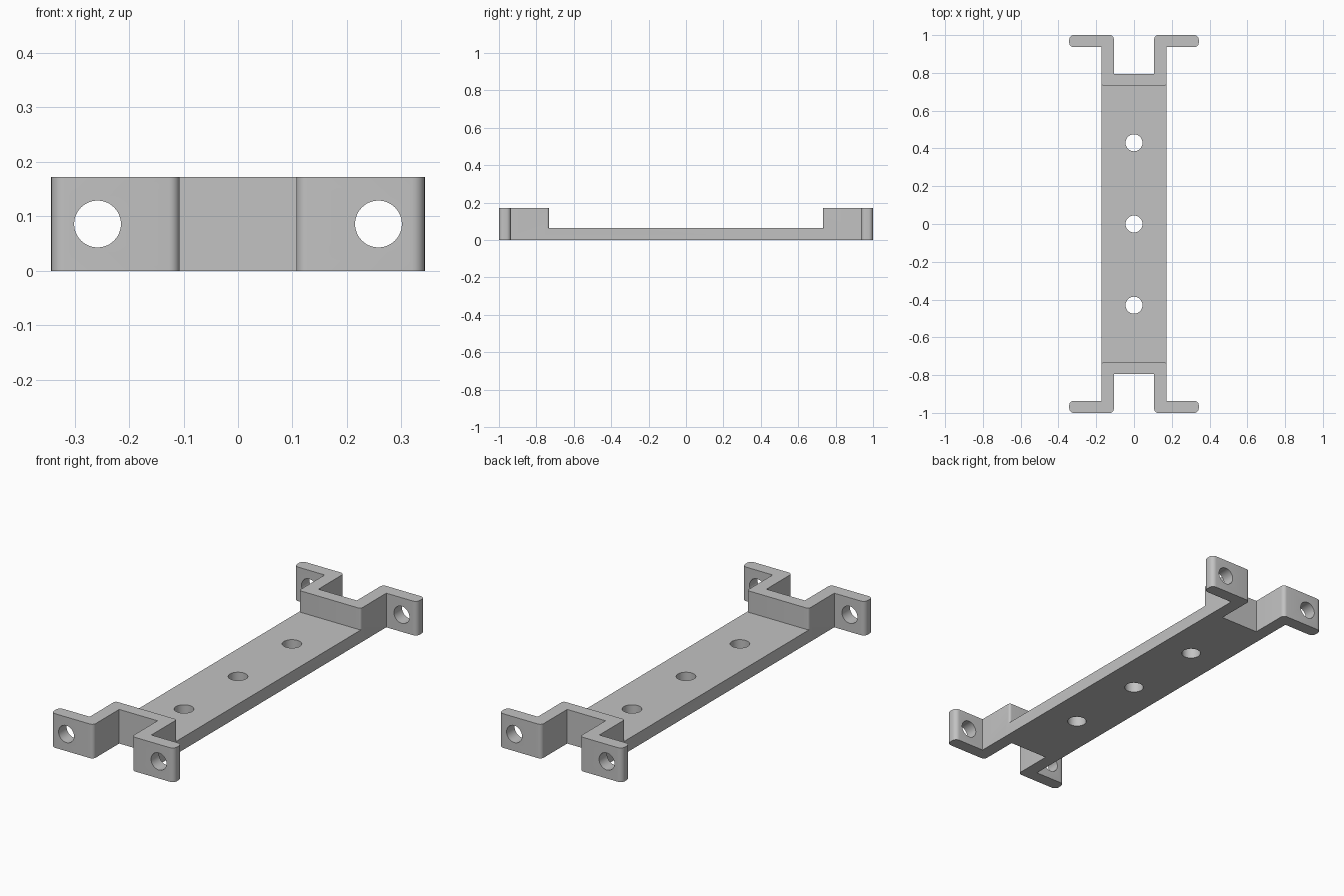
import bpy, bmesh, math
from mathutils import Vector, Matrix

if "Cube" in bpy.data.objects:
    bpy.data.objects.remove(bpy.data.objects["Cube"])

grey = bpy.data.materials.new("plain grey")
grey.diffuse_color = (0.54, 0.54, 0.54, 1)
grey.use_nodes = True
grey.node_tree.nodes["Principled BSDF"].inputs["Base Color"].default_value = grey.diffuse_color

HEIGHT, PLATE_T = 0.172, 0.064


def rounded(points, steps=6):
    """Replace each (x, y, radius) right-angle corner with an arc."""
    out = []
    for i, (x, y, r) in enumerate(points):
        p = Vector((x, y))
        if r == 0:
            out.append(p)
            continue
        a = (Vector(points[i - 1][:2]) - p).normalized() * r
        b = (Vector(points[(i + 1) % len(points)][:2]) - p).normalized() * r
        for k in range(steps + 1):
            t = math.pi / 2 * k / steps
            out.append(p + a * (1 - math.sin(t)) + b * (1 - math.cos(t)))
    return out


def finish(bm, name):
    bmesh.ops.recalc_face_normals(bm, faces=bm.faces)
    mesh = bpy.data.meshes.new(name)
    bm.to_mesh(mesh)
    bm.free()
    mesh.materials.append(grey)
    ob = bpy.data.objects.new(name, mesh)
    bpy.context.collection.objects.link(ob)
    return ob


def extrude(name, outline, height):
    bm = bmesh.new()
    face = bm.faces.new([bm.verts.new((x, y, 0)) for x, y in outline])
    new = bmesh.ops.extrude_face_region(bm, geom=[face])["geom"]
    bmesh.ops.translate(bm, vec=(0, 0, height),
                        verts=[v for v in new if isinstance(v, bmesh.types.BMVert)])
    return finish(bm, name)


def cylinder(name, radius, location, along_y=False):
    bm = bmesh.new()
    matrix = Matrix.Translation(location)
    if along_y:
        matrix = matrix @ Matrix.Rotation(math.pi / 2, 4, 'X')
    bmesh.ops.create_cone(bm, cap_ends=True, segments=48, radius1=radius,
                          radius2=radius, depth=0.3, matrix=matrix)
    return finish(bm, name)


def boolean(target, tool, operation):
    mod = target.modifiers.new(tool.name, 'BOOLEAN')
    mod.object, mod.operation, mod.solver = tool, operation, 'EXACT'
    bpy.context.view_layer.objects.active = target
    bpy.ops.object.modifier_apply(modifier=mod.name)
    bpy.data.objects.remove(tool)


# flat base plate
plate = extrude("mounting_bracket",
                [(-0.172, -0.76), (0.172, -0.76), (0.172, 0.76), (-0.172, 0.76)], PLATE_T)

# end brackets: cross wall, two arms and outward flanges
half = [(0.172, 0.732, 0.012), (0.172, 0.936, 0), (0.343, 0.936, 0.024),
        (0.343, 1.0, 0.024), (0.107, 1.0, 0.02), (0.107, 0.794, 0)]
profile = half + [(-x, y, r) for x, y, r in reversed(half)]
for side in (-1, 1):
    outline = [(x, y * side) for x, y in rounded(profile)]
    boolean(plate, extrude("end_bracket", outline, HEIGHT), 'UNION')

# screw holes through the plate
for y in (-0.43, 0, 0.43):
    boolean(plate, cylinder("plate_hole", 0.045, (0, y, 0.03)), 'DIFFERENCE')

# holes through the flanges
for x in (-0.258, 0.258):
    for y in (-0.968, 0.968):
        boolean(plate, cylinder("flange_hole", 0.043, (x, y, 0.086), True), 'DIFFERENCE')

bpy.ops.object.select_all(action='DESELECT')
plate.select_set(True)
bpy.context.view_layer.objects.active = plate
bpy.ops.object.shade_smooth_by_angle(angle=math.radians(30))
